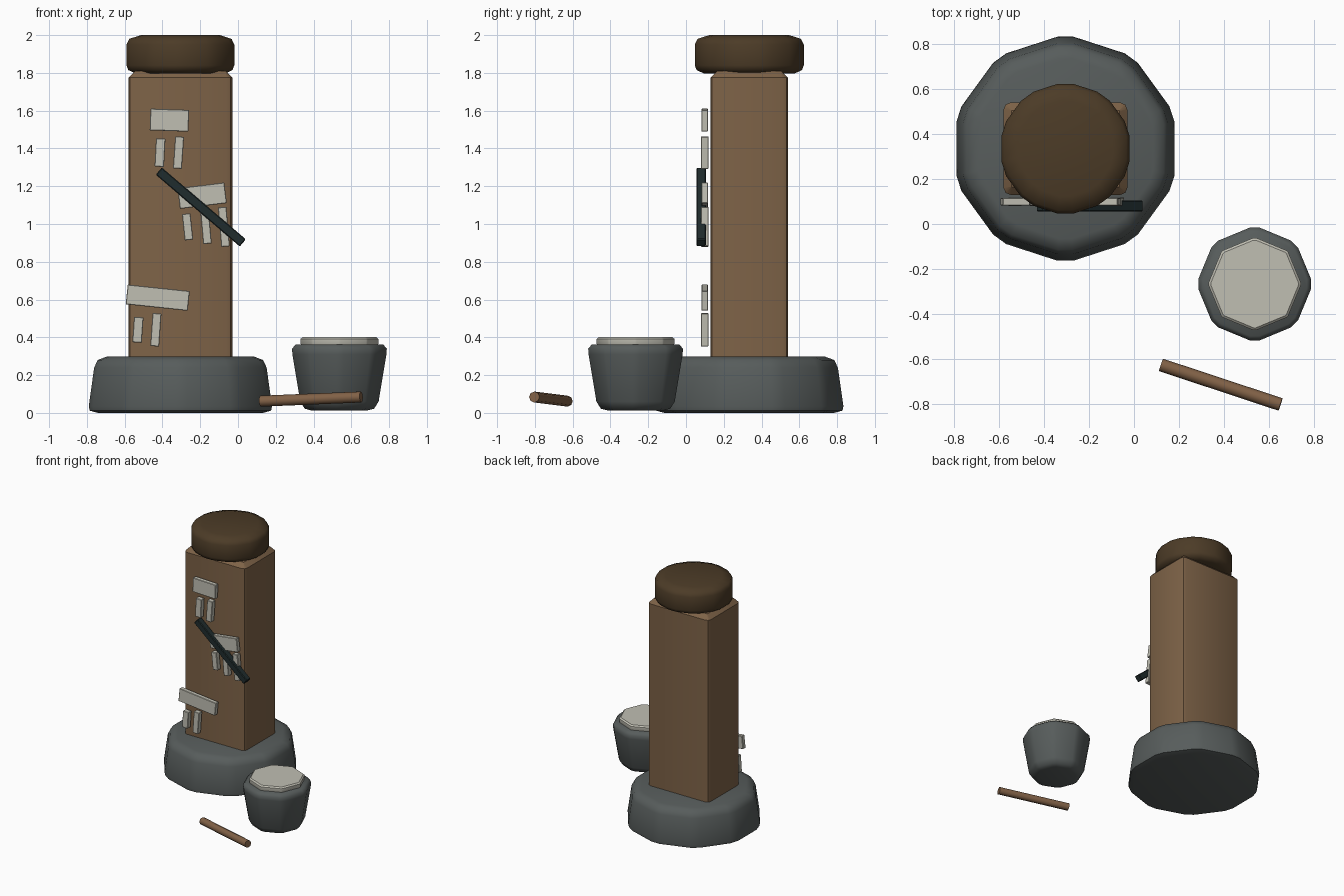
import bpy, bmesh, math
from mathutils import Vector, Matrix

cube = bpy.data.objects.get("Cube")
if cube:
    bpy.data.objects.remove(cube, do_unlink=True)


def material(name, rgb):
    m = bpy.data.materials.new(name)
    m.use_nodes = True
    m.diffuse_color = (*rgb, 1)
    bsdf = next(n for n in m.node_tree.nodes if n.type == 'BSDF_PRINCIPLED')
    bsdf.inputs["Base Color"].default_value = (*rgb, 1)
    return m


wood = material("brown wood", (0.21, 0.125, 0.064))
dark_wood = material("dark wood", (0.072, 0.044, 0.02))
stick_wood = material("stick wood", (0.22, 0.12, 0.062))
stone = material("grey stone", (0.095, 0.108, 0.106))
pale = material("pale bone", (0.53, 0.52, 0.45))
iron = material("dark iron", (0.014, 0.025, 0.026))


def finish(name, bm, mat, angle=None):
    """Turn a bmesh into a named object, smoothed where asked."""
    bmesh.ops.recalc_face_normals(bm, faces=bm.faces)
    mesh = bpy.data.meshes.new(name)
    bm.to_mesh(mesh)
    bm.free()
    mesh.materials.append(mat)
    ob = bpy.data.objects.new(name, mesh)
    bpy.context.collection.objects.link(ob)
    if angle:
        bpy.ops.object.select_all(action='DESELECT')
        ob.select_set(True)
        bpy.context.view_layer.objects.active = ob
        bpy.ops.object.shade_smooth_by_angle(angle=math.radians(angle))
    return ob


def turned(name, centre, sides, profile, mat, cut=0.12, angle=50):
    """Stack of polygon rings with clipped corners; profile is (radius, z)."""
    corners = [Vector((math.sin(math.tau * i / sides), math.cos(math.tau * i / sides)))
               for i in range(sides)]
    outline = []
    for i, c in enumerate(corners):
        outline += [c.lerp(corners[i - 1], cut), c.lerp(corners[(i + 1) % sides], cut)]
    bm = bmesh.new()
    rings = [[bm.verts.new((centre[0] + p.x * r, centre[1] + p.y * r, z)) for p in outline]
             for r, z in profile]
    n = len(outline)
    for low, high in zip(rings, rings[1:]):
        for i in range(n):
            j = (i + 1) % n
            bm.faces.new((low[i], low[j], high[j], high[i]))
    bm.faces.new(rings[0])
    bm.faces.new(rings[-1])
    return finish(name, bm, mat, angle)


def block(name, size, centre, mat, turn=0, bevel=0.0):
    """Box turned clockwise as seen from the front."""
    bm = bmesh.new()
    bmesh.ops.create_cube(bm, size=1, matrix=Matrix.Diagonal((*size, 1)))
    if bevel:
        bmesh.ops.bevel(bm, geom=bm.edges[:], offset=bevel, segments=1, affect='EDGES')
    bm.transform(Matrix.Translation(centre) @ Matrix.Rotation(math.radians(turn), 4, 'Y'))
    return finish(name, bm, mat)


# Stone foot, wooden post and rounded cap
axis = (-0.305, 0.335)
turned("stone_base", axis, 10,
       [(0.46, 0), (0.505, 0.012), (0.51, 0.035), (0.48, 0.24), (0.46, 0.28), (0.41, 0.298)], stone)
turned("post_cap", axis, 10,
       [(0.25, 1.797), (0.29, 1.815), (0.30, 1.84), (0.30, 1.95), (0.285, 1.98), (0.22, 2.0)],
       dark_wood, cut=0.2)

bm = bmesh.new()
bmesh.ops.create_cube(bm, size=1, matrix=Matrix.Translation((*axis, 1.0))
                      @ Matrix.Diagonal((0.55, 0.41, 1.62, 1)))
uprights = [e for e in bm.edges if abs(e.verts[0].co.z - e.verts[1].co.z) > 1]
bmesh.ops.bevel(bm, geom=uprights, offset=0.03, segments=2, profile=0.5, affect='EDGES')
top_edges = [e for e in bm.edges if all(v.co.z > 1.8 for v in e.verts)]
bmesh.ops.bevel(bm, geom=top_edges, offset=0.035, segments=1, affect='EDGES')
finish("wooden_post", bm, wood, 40)

# Pale tally plates: x, z, width, height, clockwise turn
groups = {
    "upper": [(-0.363, 1.55, 0.205, 0.115, 2), (-0.413, 1.378, 0.05, 0.15, 3),
              (-0.315, 1.378, 0.047, 0.17, 4)],
    "middle": [(-0.19, 1.15, 0.25, 0.11, -7), (-0.267, 0.985, 0.045, 0.14, -6),
               (-0.17, 0.99, 0.045, 0.19, -5), (-0.075, 0.985, 0.045, 0.21, -5)],
    "lower": [(-0.425, 0.61, 0.33, 0.105, 6), (-0.53, 0.44, 0.05, 0.135, 4),
              (-0.435, 0.44, 0.047, 0.175, 4)],
}
for group, plates in groups.items():
    for i, (x, z, w, h, turn) in enumerate(plates):
        depth = 0.04 if i else 0.034
        block(f"{group}_plate_{i + 1}", (w, depth, h), (x, 0.099, z), pale, turn, 0.003)

# Dark bar laid across the plates
block("diagonal_bar", (0.585, 0.05, 0.05), (-0.197, 0.08, 1.09), iron, 40.5, 0.005)

# Stone bowl with pale filling
bowl = (0.537, -0.267)
turned("stone_bowl", bowl, 8,
       [(0.15, 0.012), (0.19, 0.022), (0.215, 0.06), (0.258, 0.31), (0.26, 0.34), (0.24, 0.362)], stone)
turned("bowl_filling", bowl, 8,
       [(0.2, 0.35), (0.208, 0.365), (0.208, 0.392), (0.197, 0.402)], pale, cut=0.04, angle=40)

# Loose stick on the ground
start, end = Vector((0.12, -0.627, 0.062)), Vector((0.652, -0.803, 0.084))
along = end - start
bm = bmesh.new()
bmesh.ops.create_cone(bm, cap_ends=True, segments=8, radius1=0.029, radius2=0.029, depth=along.length)
bm.transform(Matrix.Translation((start + end) / 2) @ along.to_track_quat('Z', 'Y').to_matrix().to_4x4())
finish("loose_stick", bm, stick_wood, 50)
